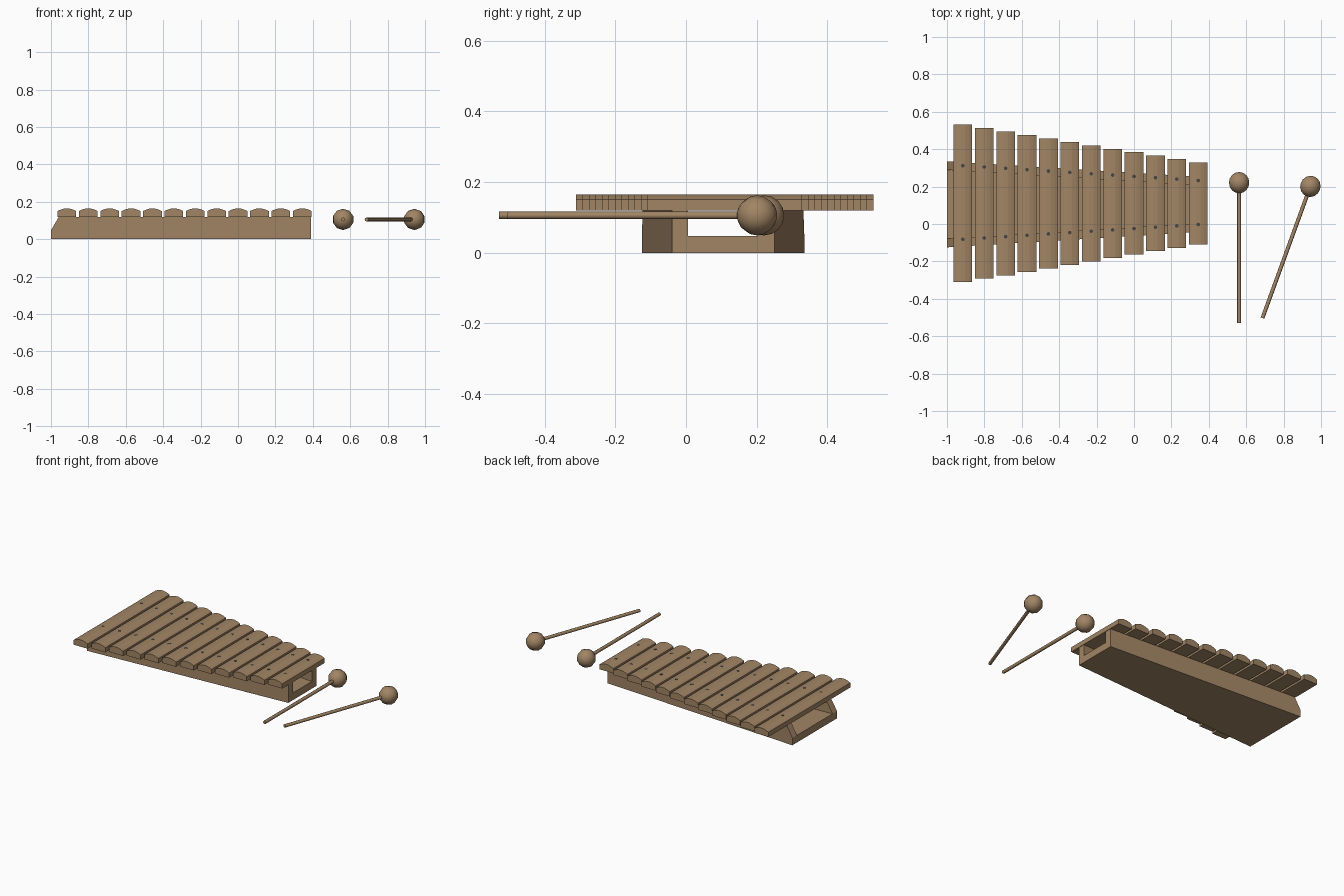
import bpy, bmesh, math
from mathutils import Vector, Matrix

if "Cube" in bpy.data.objects:
    bpy.data.objects.remove(bpy.data.objects["Cube"])


def material(name, rgb):
    m = bpy.data.materials.new(name)
    m.diffuse_color = (*rgb, 1)
    m.use_nodes = True
    m.node_tree.nodes["Principled BSDF"].inputs["Base Color"].default_value = m.diffuse_color
    return m


WOOD = material("brown wood", (0.36, 0.235, 0.13))
METAL = material("dark nail metal", (0.06, 0.06, 0.06))
YC = 0.105      # centre line of the instrument
X0, X1 = -1.0, 0.39


def finish(name, bm, mat, smooth=False):
    bmesh.ops.recalc_face_normals(bm, faces=bm.faces)
    me = bpy.data.meshes.new(name)
    bm.to_mesh(me)
    bm.free()
    me.materials.append(mat)
    for p in me.polygons:
        p.use_smooth = smooth
    ob = bpy.data.objects.new(name, me)
    bpy.context.collection.objects.link(ob)
    return ob


def loft(name, a, b, mat):
    """Solid between two matching loops."""
    bm = bmesh.new()
    va, vb = [bm.verts.new(p) for p in a], [bm.verts.new(p) for p in b]
    bm.faces.new(va)
    bm.faces.new(vb)
    n = len(va)
    for i in range(n):
        bm.faces.new((va[i], va[(i + 1) % n], vb[(i + 1) % n], vb[i]))
    return finish(name, bm, mat)


# tapered floor of the frame
H0, H1, FLOOR, TOP = 0.23, 0.145, 0.047, 0.12
plan = [(X0, YC - H0), (X1, YC - H1), (X1, YC + H1), (X0, YC + H0)]
loft("frame_floor", [(x, y, 0) for x, y in plan], [(x, y, FLOOR) for x, y in plan], WOOD)

# side rails with a slanted left end
def half_width(x):
    return H0 + (H1 - H0) * (x - X0) / (X1 - X0)

side = [(X0, FLOOR), (X1, FLOOR), (X1, TOP), (X0 + 0.042, TOP)]
for s, name in ((-1, "front_rail"), (1, "back_rail")):
    loft(name, [(x, YC + s * half_width(x), z) for x, z in side],
         [(x, YC + s * (half_width(x) - 0.046), z) for x, z in side], WOOD)

# twelve arched bars, each with two nails
profile = [(-0.05, 0.12), (0.05, 0.12), (0.05, 0.151), (0.032, 0.159),
           (0.012, 0.1645), (-0.012, 0.1645), (-0.032, 0.159), (-0.05, 0.151)]
for i in range(12):
    x = -0.915 + i * 0.1144
    h = 0.421 - i * 0.0184
    loft(f"bar_{i + 1}", [(x + px, 0.11 - h, z) for px, z in profile],
         [(x + px, 0.11 + h, z) for px, z in profile], WOOD)
    for s in (-1, 1):
        y = 0.115 + s * (0.197 - i * 0.0072)
        bm = bmesh.new()
        bmesh.ops.create_cone(bm, cap_ends=True, segments=8, radius1=0.01, radius2=0.01,
                              depth=0.01, matrix=Matrix.Translation((x, y, 0.1603)))
        finish(f"nail_{i + 1}_{'front' if s < 0 else 'back'}", bm, METAL)

# two mallets: a stick and a round head
def mallet(name, head, tail):
    a, b = Vector(head), Vector(tail)
    rot = (a - b).to_track_quat('Z', 'Y').to_matrix().to_4x4()
    bm = bmesh.new()
    bmesh.ops.create_cone(bm, cap_ends=True, segments=8, radius1=0.0105, radius2=0.0105,
                          depth=(a - b).length, matrix=Matrix.Translation((a + b) / 2) @ rot)
    finish(name + "_stick", bm, WOOD, True)
    bm = bmesh.new()
    bmesh.ops.create_uvsphere(bm, u_segments=10, v_segments=8, radius=0.057,
                              matrix=Matrix.Translation(a) @ rot)
    finish(name + "_head", bm, WOOD, True)

mallet("left_mallet", (0.562, 0.221, 0.106), (0.562, -0.53, 0.106))
mallet("right_mallet", (0.943, 0.201, 0.106), (0.687, -0.503, 0.106))

bpy.ops.object.select_all(action='DESELECT')
for ob in bpy.data.objects:
    if ob.name.endswith(("_stick", "_head")):
        ob.select_set(True)
        bpy.context.view_layer.objects.active = ob
bpy.ops.object.shade_smooth_by_angle(angle=math.radians(50))
